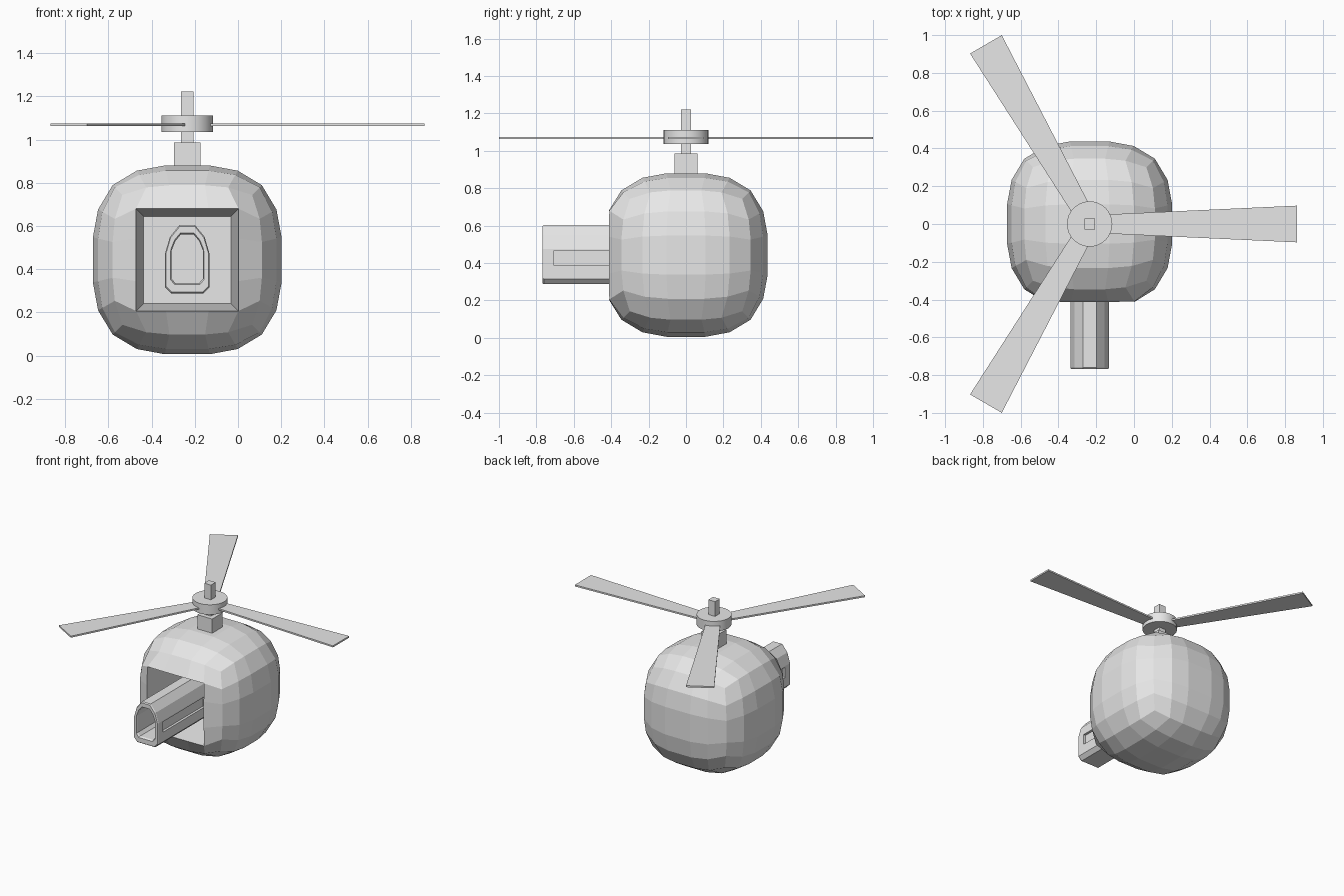
import bpy, bmesh, math
from mathutils import Vector, Matrix

if "Cube" in bpy.data.objects:
    bpy.data.objects.remove(bpy.data.objects["Cube"])

CX, CZ, R = -0.235, 0.443, 0.442
grey = bpy.data.materials.new("light_grey")
grey.diffuse_color = (0.8, 0.8, 0.8, 1)
grey.use_nodes = True
grey.node_tree.nodes["Principled BSDF"].inputs["Base Color"].default_value = grey.diffuse_color


def finish(name, bm):
    bmesh.ops.recalc_face_normals(bm, faces=bm.faces)
    me = bpy.data.meshes.new(name)
    bm.to_mesh(me)
    bm.free()
    me.materials.append(grey)
    ob = bpy.data.objects.new(name, me)
    bpy.context.collection.objects.link(ob)
    return ob


def box(name, x0, x1, y0, y1, z0, z1):
    bm = bmesh.new()
    bmesh.ops.create_cube(bm, size=1)
    for v in bm.verts:
        v.co = (x0 + (v.co.x + .5) * (x1 - x0), y0 + (v.co.y + .5) * (y1 - y0),
                z0 + (v.co.z + .5) * (z1 - z0))
    return finish(name, bm)


# Rounded cube body with a square opening in the front
T = [-1, -.566, -.239, .239, .566, 1]
bm = bmesh.new()
opening = []
for axis in range(3):
    for side in (-1, 1):
        grid = {}
        for i, a in enumerate(T):
            for j, b in enumerate(T):
                d = Vector((0, 0, 0))
                d[axis], d[(axis + 1) % 3], d[(axis + 2) % 3] = side, a, b
                d *= R / sum(abs(c) ** 2.85 for c in d) ** (1 / 2.85)
                # square up the rim of the opening
                if axis == 1 and side < 0 and max(abs(a), abs(b)) == .566:
                    if abs(a) == .566:
                        d.z = math.copysign(.237, a)
                    if abs(b) == .566:
                        d.x = math.copysign(.237, b)
                    if abs(a) == abs(b):
                        d.y = -.41
                grid[i, j] = bm.verts.new(d)
        for i in range(5):
            for j in range(5):
                if axis == 1 and side < 0 and 0 < i < 4 and 0 < j < 4:
                    continue
                bm.faces.new([grid[i, j], grid[i + 1, j], grid[i + 1, j + 1], grid[i, j + 1]])
bmesh.ops.remove_doubles(bm, verts=bm.verts, dist=0.0005)
bmesh.ops.delete(bm, geom=[v for v in bm.verts if not v.link_faces], context='VERTS')
# Tapered recess behind the opening
rim = [e for e in bm.edges if e.is_boundary]
new = bmesh.ops.extrude_edge_only(bm, edges=rim)["geom"]
for v in [g for g in new if isinstance(g, bmesh.types.BMVert)]:
    v.co = (v.co.x * .85, 0, v.co.z * .85)
bmesh.ops.contextual_create(bm, geom=[e for e in bm.edges if e.is_boundary])
bmesh.ops.translate(bm, verts=bm.verts, vec=(CX, 0, CZ))
finish("body", bm)

# Hollow barrel made from rings of the same half profile
OUTER = [(.075, .287), (.102, .315), (.102, .475), (.08, .55), (.036, .604)]
INNER = [(.055, .335), (.074, .358), (.072, .488), (.055, .53), (.03, .56)]


def ring(bm, half, y, scale=1.0):
    pts = half + [(-x, z) for x, z in reversed(half)]
    return [bm.verts.new((CX + x * scale, y, .445 + (z - .445) * scale)) for x, z in pts]


bm = bmesh.new()
rings = [ring(bm, OUTER, .01), ring(bm, OUTER, -.76), ring(bm, OUTER, -.768, .96),
         ring(bm, INNER, -.768, 1.06), ring(bm, INNER, -.755), ring(bm, INNER, -.45)]
for a, b in zip(rings, rings[1:]):
    for k in range(len(a)):
        n = (k + 1) % len(a)
        bm.faces.new([a[k], a[n], b[n], b[k]])
bm.faces.new(rings[0])
bm.faces.new(rings[-1])
barrel = finish("barrel", bm)

# Long slots down both sides of the barrel
for s in (-1, 1):
    x = CX + s * .102
    cutter = box("slot_cutter", x - .018, x + .018, -.705, -.2, .388, .466)
    cutter.hide_render = True
    mod = barrel.modifiers.new("slot", 'BOOLEAN')
    mod.operation, mod.solver, mod.object = 'DIFFERENCE', 'EXACT', cutter
    bpy.context.view_layer.objects.active = barrel
    bpy.ops.object.modifier_apply(modifier=mod.name)
    bpy.data.objects.remove(cutter)

# Rotor mount and mast
box("mast_base", CX - .062, CX + .062, -.062, .062, .86, .987)
box("mast", CX - .028, CX + .028, -.028, .028, .97, 1.222)

# Hub disc
bm = bmesh.new()
bmesh.ops.create_cone(bm, cap_ends=True, segments=32, radius1=.12, radius2=.12, depth=.075,
                      matrix=Matrix.Translation((CX, 0, 1.073)))
hub = finish("rotor_hub", bm)
bpy.context.view_layer.objects.active = hub
hub.select_set(True)
bpy.ops.object.shade_smooth_by_angle()

# Three blades that widen toward the tip
for k in range(3):
    bm = bmesh.new()
    bmesh.ops.create_cube(bm, size=1)
    for v in bm.verts:
        tip = v.co.x > 0
        v.co = (1.098 if tip else .08, math.copysign(.097 if tip else .05, v.co.y),
                math.copysign(.006, v.co.z))
    bm.transform(Matrix.Translation((CX, 0, 1.069)) @ Matrix.Rotation(k * math.tau / 3, 4, 'Z'))
    finish("blade_%d" % (k + 1), bm)
